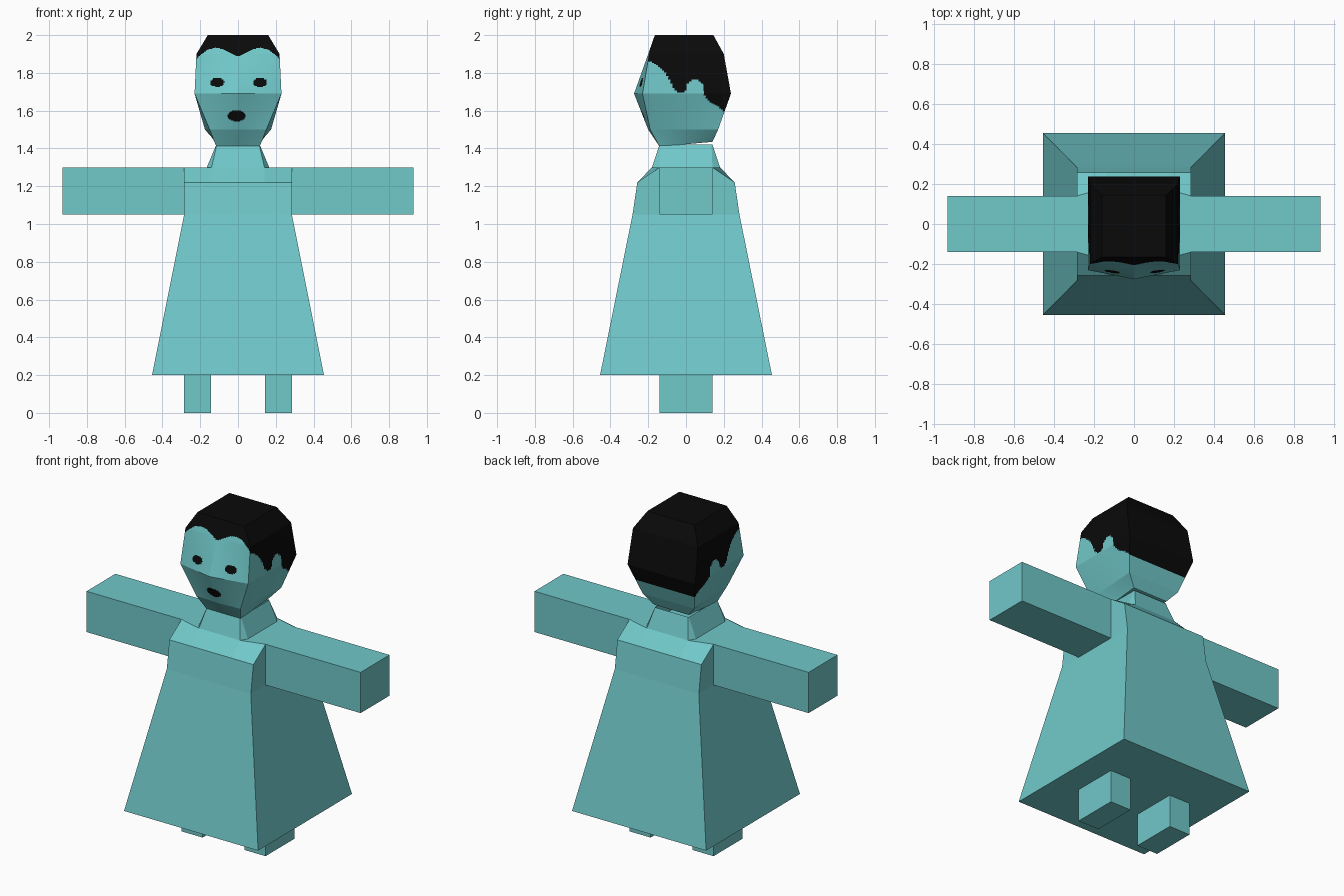
import bpy, bmesh

if "Cube" in bpy.data.objects:
    bpy.data.objects.remove(bpy.data.objects["Cube"])


def material(name, rgb):
    m = bpy.data.materials.new(name)
    m.diffuse_color = (*rgb, 1)
    m.use_nodes = True
    m.node_tree.nodes["Principled BSDF"].inputs["Base Color"].default_value = m.diffuse_color
    return m


TEAL = material("teal", (0.165, 0.58, 0.59))
BLACK = material("black", (0.003, 0.003, 0.003))


def finish(bm, name, mats=(TEAL,)):
    bmesh.ops.recalc_face_normals(bm, faces=bm.faces[:])
    mesh = bpy.data.meshes.new(name)
    bm.to_mesh(mesh)
    bm.free()
    for m in mats:
        mesh.materials.append(m)
    ob = bpy.data.objects.new(name, mesh)
    bpy.context.collection.objects.link(ob)
    return ob


def loft(rings):
    """Join closed rings of points with quads, ends left open."""
    bm = bmesh.new()
    loops = [[bm.verts.new(p) for p in r] for r in rings]
    n = len(loops[0])
    for a, b in zip(loops, loops[1:]):
        for i in range(n):
            j = (i + 1) % n
            bm.faces.new((a[i], a[j], b[j], b[i]))
    return bm


def ring8(z, hx, cy, mx, my):
    """Eight-sided ring: corners (hx, cy), front and back points (mx, my)."""
    return [(hx, -cy, z), (hx, cy, z), (mx, my, z), (-mx, my, z),
            (-hx, cy, z), (-hx, -cy, z), (-mx, -my, z), (mx, -my, z)]


def box(name, lo, hi, skip):
    """Box without the hidden face that points along skip."""
    bm = bmesh.new()
    bmesh.ops.create_cube(bm, size=1)
    bm.normal_update()
    hidden = [f for f in bm.faces if sum(a * b for a, b in zip(f.normal, skip)) > 0.5]
    bmesh.ops.delete(bm, geom=hidden, context='FACES_ONLY')
    for v in bm.verts:
        v.co = [l + (c + 0.5) * (h - l) for c, l, h in zip(v.co, lo, hi)]
    return finish(bm, name)


# Dress: flared skirt, straight chest and sloped shoulders
bm = loft([ring8(0.2, 0.455, 0.455, 0.22, 0.455),
           ring8(1.05, 0.285, 0.283, 0.14, 0.283),
           ring8(1.22, 0.285, 0.258, 0.14, 0.258),
           ring8(1.3, 0.285, 0.14, 0.14, 0.18)])
bmesh.ops.holes_fill(bm, edges=bm.edges[:])
finish(bm, "dress")

# Neck
finish(loft([ring8(1.3, 0.165, 0.14, 0.14, 0.18),
             ring8(1.42, 0.115, 0.135, 0.112, 0.14)]), "neck")

# Arms and legs
for side, s in (("left", -1), ("right", 1)):
    x0, x1 = sorted((s * 0.285, s * 0.93))
    box(side + "_arm", (x0, -0.14, 1.05), (x1, 0.14, 1.3), (-s, 0, 0))
    x0, x1 = sorted((s * 0.142, s * 0.285))
    box(side + "_leg", (x0, -0.14, 0), (x1, 0.14, 0.2), (0, 0, 1))


# Head: rings with a ridge down the middle of the face
def head_ring(z, xf, yf, yc, xb, yb, zb):
    return [(-xf, yf, z), (0, yc, z), (xf, yf, z),
            (xb, yb, zb), (0, yb, zb), (-xb, yb, zb)]


bm = loft([head_ring(1.41, 0.115, -0.14, -0.14, 0.118, 0.14, 1.435),
           head_ring(1.5, 0.15, -0.19, -0.2, 0.175, 0.17, 1.5),
           head_ring(1.69, 0.23, -0.23, -0.275, 0.23, 0.238, 1.69),
           head_ring(1.9, 0.22, -0.195, -0.2, 0.22, 0.2, 1.9),
           head_ring(2.0, 0.16, -0.165, -0.165, 0.16, 0.145, 2.0)])
bmesh.ops.subdivide_edges(bm, edges=bm.edges[:], cuts=35, use_grid_fill=True)
bmesh.ops.holes_fill(bm, edges=[e for e in bm.edges if e.is_boundary])
bmesh.ops.recalc_face_normals(bm, faces=bm.faces[:])

# Hairline heights: across the forehead by |x|, along the sides by y
FOREHEAD = [(0, 1.885), (0.04, 1.905), (0.08, 1.927), (0.12, 1.932),
            (0.16, 1.925), (0.19, 1.9), (0.23, 1.865)]
TEMPLE = [(-0.24, 1.86), (-0.19, 1.86), (-0.15, 1.84), (-0.11, 1.8), (-0.08, 1.75),
          (-0.06, 1.71), (-0.035, 1.692), (-0.005, 1.7), (0.005, 1.74), (0.03, 1.765),
          (0.06, 1.767), (0.085, 1.74), (0.092, 1.69), (0.12, 1.65), (0.16, 1.63),
          (0.2, 1.595), (0.24, 1.59)]


def height(curve, t):
    for (a, za), (b, zb) in zip(curve, curve[1:]):
        if t <= b:
            return za + (zb - za) * max(0, t - a) / (b - a)
    return curve[-1][1]


def is_black(f):
    c, n = f.calc_center_median(), f.normal
    if abs(n.z) > 0.9:
        return c.z > 1.9
    if abs(n.x) > abs(n.y):
        return c.z > height(TEMPLE, c.y)
    if n.y > 0:
        return c.z > 1.59
    eye = ((abs(c.x - 0.004) - 0.113) / 0.037) ** 2 + ((c.z - 1.75) / 0.024) ** 2 < 1
    mouth = ((c.x + 0.008) / 0.048) ** 2 + ((c.z - 1.572) / 0.029) ** 2 < 1
    return eye or mouth or c.z > height(FOREHEAD, abs(c.x))


for f in bm.faces:
    f.material_index = int(is_black(f))
finish(bm, "head", (TEAL, BLACK))
